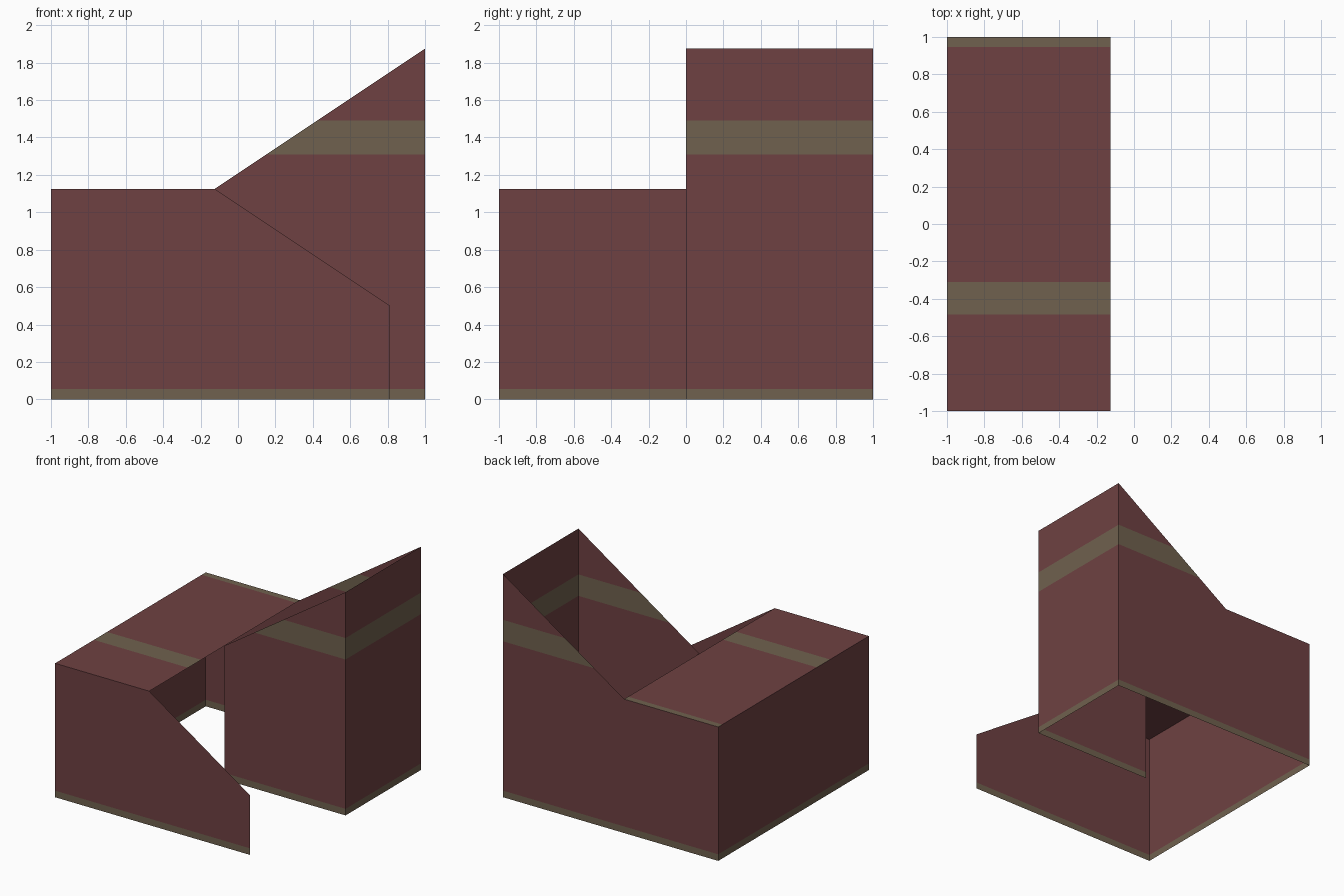
import bpy, bmesh
from mathutils import Vector

if "Cube" in bpy.data.objects:
    bpy.data.objects.remove(bpy.data.objects["Cube"])


def material(name, rgb):
    m = bpy.data.materials.new(name)
    m.diffuse_color = (*rgb, 1.0)
    m.use_nodes = True
    m.node_tree.nodes["Principled BSDF"].inputs["Base Color"].default_value = m.diffuse_color
    return m


RED = material("dull_red", (0.156, 0.053, 0.054))
OLIVE = material("olive_band", (0.162, 0.120, 0.077))


def sheet(name, points, axis, bands, outward):
    """Flat sheet, cut across `axis` at each band edge, with the bands coloured."""
    bm = bmesh.new()
    face = bm.faces.new([bm.verts.new(p) for p in points])
    face.normal_update()
    if face.normal.dot(Vector(outward)) < 0:
        face.normal_flip()
    normal = Vector((0, 0, 0))
    normal[axis] = 1
    for band in bands:
        for edge in band:
            bmesh.ops.bisect_plane(bm, geom=bm.verts[:] + bm.edges[:] + bm.faces[:],
                                   plane_co=normal * edge, plane_no=normal)
    for f in bm.faces:
        c = f.calc_center_median()[axis]
        f.material_index = int(any(lo < c < hi for lo, hi in bands))
    mesh = bpy.data.meshes.new(name)
    bm.to_mesh(mesh)
    bm.free()
    mesh.materials.append(RED)
    mesh.materials.append(OLIVE)
    ob = bpy.data.objects.new(name, mesh)
    bpy.context.collection.objects.link(ob)
    return ob


WALL_BANDS = [(-0.1, 0.055), (1.31, 1.49)]
ROOF_BANDS = [(0.946, 1.1), (-0.485, -0.31)]
EAVE, PEAK, RIDGE_X = 1.125, 1.875, -0.125


def wall_y(name, y, profile, out):
    sheet(name, [(x, y, z) for x, z in profile], 2, WALL_BANDS, (0, out, 0))


def wall_x(name, x, y0, y1, top, out):
    pts = [(x, y0, 0), (x, y1, 0), (x, y1, top), (x, y0, top)]
    sheet(name, pts, 2, WALL_BANDS, (out, 0, 0))


# walls facing front and back
wall_y("front_wall", -1, [(-1, 0), (0.8125, 0), (0.8125, 0.5),
                          (RIDGE_X, EAVE), (-1, EAVE)], -1)
wall_y("middle_wall", 0, [(RIDGE_X, 0), (1, 0), (1, PEAK), (RIDGE_X, EAVE)], -1)
wall_y("back_wall", 1, [(-1, 0), (1, 0), (1, PEAK), (RIDGE_X, EAVE), (-1, EAVE)], 1)

# side walls
wall_x("left_wall", -1, -1, 1, EAVE, -1)
wall_x("tall_right_wall", 1, 0, 1, PEAK, 1)

# flat roof over the left part
sheet("flat_roof", [(-1, -1, EAVE), (RIDGE_X, -1, EAVE), (RIDGE_X, 1, EAVE), (-1, 1, EAVE)],
      1, ROOF_BANDS, (0, 0, 1))
